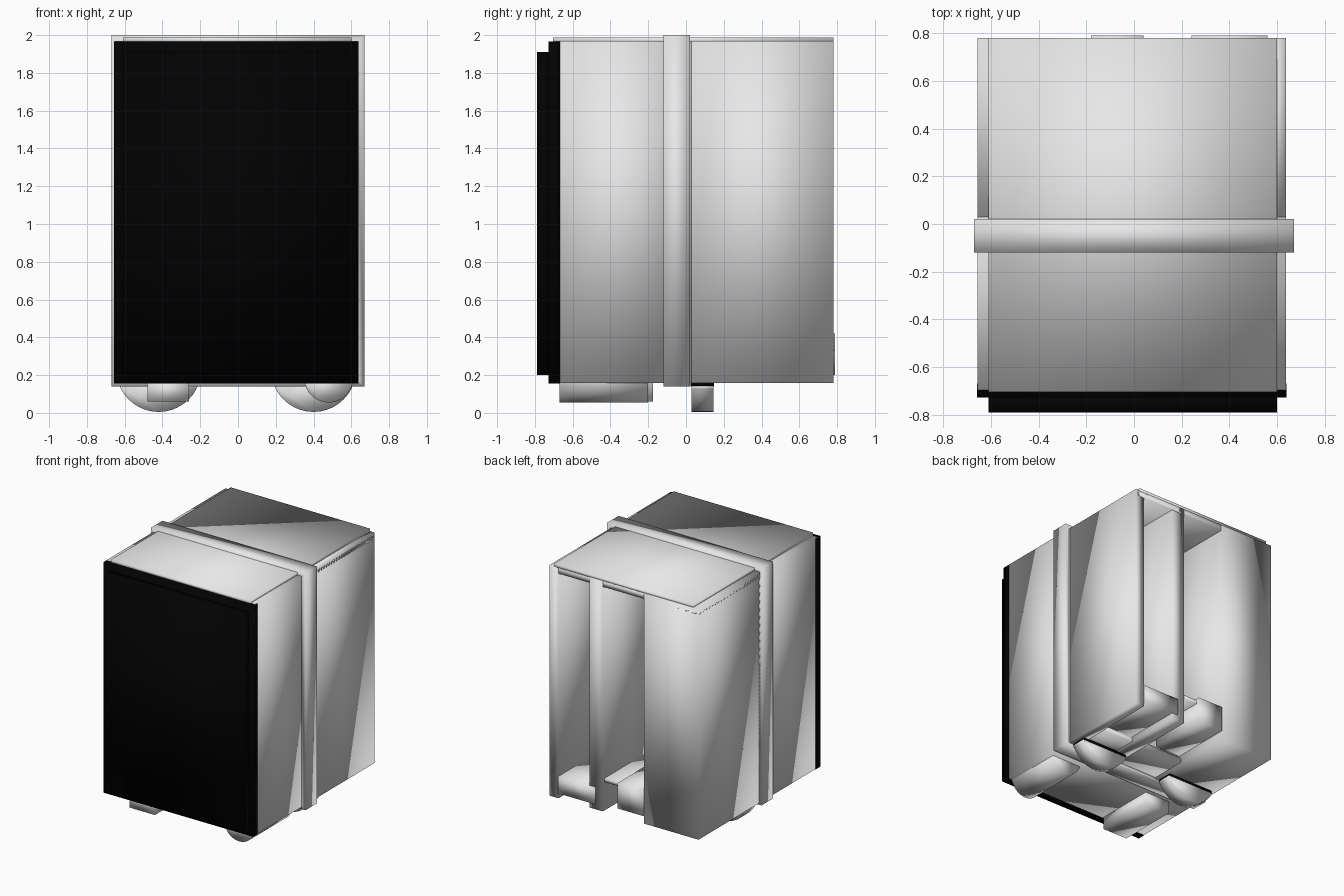
import bpy, bmesh, math
from mathutils import Matrix

cube = bpy.data.objects.get("Cube")
if cube:
    bpy.data.objects.remove(cube, do_unlink=True)


def material(name, rgb):
    m = bpy.data.materials.new(name)
    m.use_nodes = True
    col = (*rgb, 1)
    m.diffuse_color = col
    m.node_tree.nodes["Principled BSDF"].inputs["Base Color"].default_value = col
    return m


GREY = material("pale grey", (0.8, 0.8, 0.8))
BLACK = material("black", (0.0005, 0.0005, 0.0005))


def finish(name, bm, mat):
    """Every part is smooth shaded right round its corners."""
    bmesh.ops.recalc_face_normals(bm, faces=bm.faces[:])
    mesh = bpy.data.meshes.new(name)
    bm.to_mesh(mesh)
    bm.free()
    mesh.materials.append(mat)
    mesh.shade_smooth()
    ob = bpy.data.objects.new(name, mesh)
    bpy.context.collection.objects.link(ob)


def box(name, x, y, z, mat=GREY):
    """Box given by its (low, high) range on each axis."""
    bm = bmesh.new()
    bmesh.ops.create_cube(bm, size=1)
    for v in bm.verts:
        v.co = [r[0] if c < 0 else r[1] for c, r in zip(v.co, (x, y, z))]
    finish(name, bm, mat)


def roller(name, x, z, radius, y, top):
    """Cylinder lying along y, cut flat at the top."""
    bm = bmesh.new()
    bmesh.ops.create_cone(bm, cap_ends=True, segments=40, radius1=radius,
                          radius2=radius, depth=y[1] - y[0],
                          matrix=Matrix.Translation((x, sum(y) / 2, z))
                          @ Matrix.Rotation(math.pi / 2, 4, "X"))
    cut = bmesh.ops.bisect_plane(bm, geom=bm.verts[:] + bm.edges[:] + bm.faces[:],
                                 plane_co=(0, 0, top), plane_no=(0, 0, 1),
                                 clear_outer=True)["geom_cut"]
    bmesh.ops.edgeloop_fill(bm, edges=[e for e in cut if isinstance(e, bmesh.types.BMEdge)])
    finish(name, bm, GREY)


L, R = -0.655, 0.637
BACK = 0.78
BODY_Z = (0.157, 1.968)
REAR = (0.02, BACK)

# Cabinet: closed front half, open compartments behind
box("front_body", (L, R), (-0.695, 0.03), BODY_Z)
box("rear_block", (L, -0.18), REAR, BODY_Z)
box("rear_side_wall", (0.56, R), REAR, BODY_Z)
box("rear_partition", (0.175, 0.29), REAR, BODY_Z)
box("rear_ceiling", (L, R), REAR, (1.92, 1.967))
box("rear_floor", (-0.18, 0.6), (0.02, 0.32), (0.16, 0.2))
box("roof_panel", (-0.61, 0.6), (-0.705, BACK), (1.96, 1.988))

# Black front
box("front_flange", (L - 0.002, R + 0.002), (-0.727, -0.668), (0.155, 1.966), BLACK)
box("front_panel", (-0.61, 0.6), (-0.79, -0.72), (0.2, 1.91), BLACK)

# Band wrapped around the cabinet: square ring
bm = bmesh.new()
rings = []
for y in (-0.12, 0.02):
    for hx, low, high in ((0.67, 0.14, 2.0), (0.62, 0.19, 1.95)):
        rings.append([bm.verts.new((sx * hx, y, z)) for sx, z in
                      ((-1, low), (1, low), (1, high), (-1, high))])
for a, b in ((0, 1), (1, 3), (3, 2), (2, 0)):
    for i in range(4):
        j = (i + 1) % 4
        bm.faces.new((rings[a][i], rings[a][j], rings[b][j], rings[b][i]))
finish("wrap_band", bm, GREY)

# Trays and shelf at the bottom of the compartments
box("middle_tray", (-0.18, 0.04), (0.3, 0.79), (0.22, 0.42))
box("middle_shelf", (-0.18, 0.18), (0.03, 0.76), (0.38, 0.41))
box("side_tray", (0.24, 0.56), (0.3, 0.79), (0.2, 0.33))

# Feet and rollers under the floor
for side, x in (("right", -0.42), ("left", 0.4)):
    roller(side + "_rear_foot", x, 0.23, 0.225, (0.03, 0.145), 0.142)
    box(side + "_foot_pad", (x - 0.2, x + 0.2), (0.025, 0.147), (0.14, 0.162), BLACK)
roller("front_roller", 0.48, 0.185, 0.13, (-0.67, -0.2), 0.18)
box("front_block", (-0.48, -0.26), (-0.66, -0.175), (0.06, 0.18))
